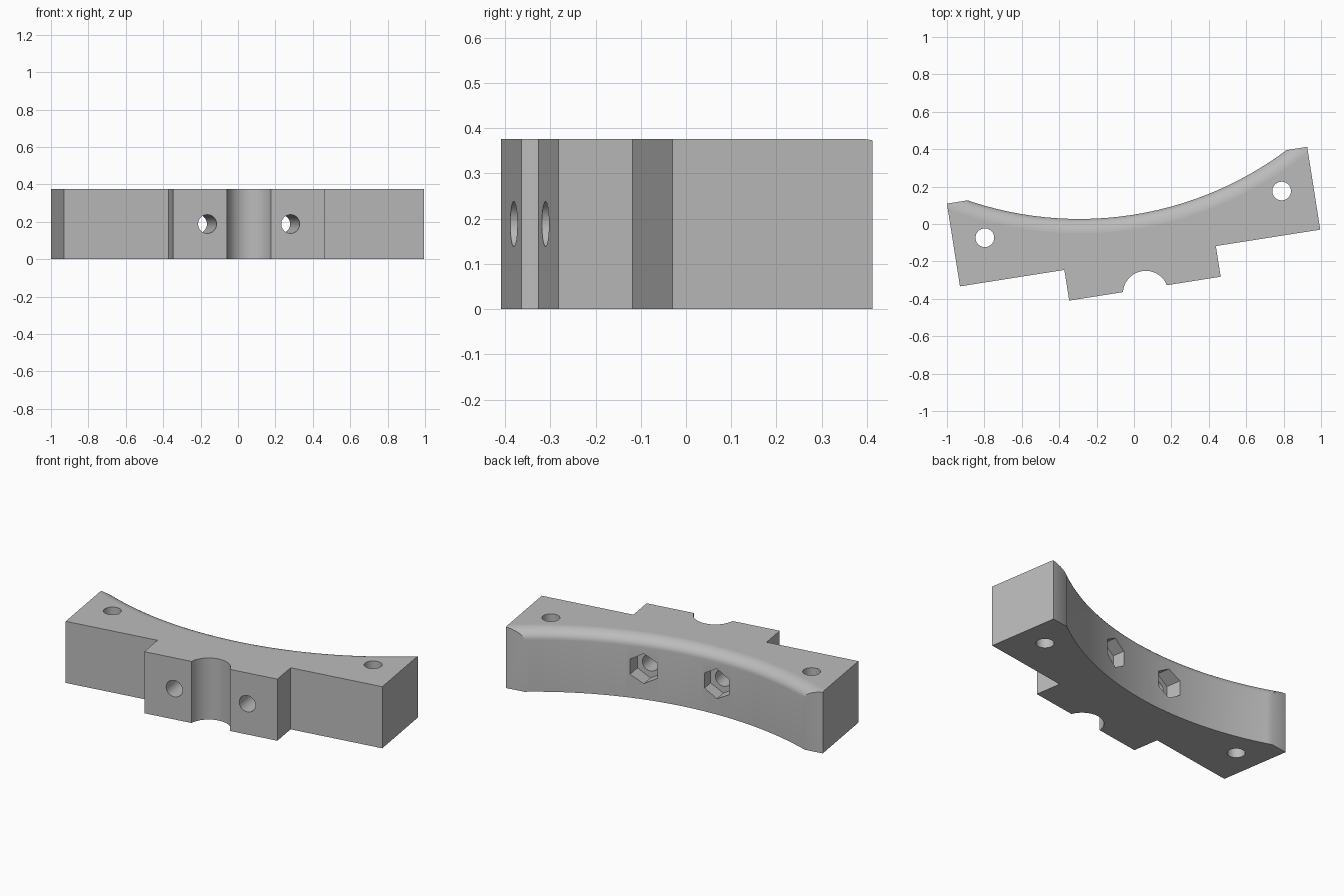
import bpy, bmesh, math

old = bpy.data.objects.get("Cube")
if old:
    bpy.data.objects.remove(old, do_unlink=True)

H = 0.376                       # block height
R, CY = 1.85, 1.90              # saddle radius and its centre
LIP_W, LIP_H = 0.08, 0.06       # rounded upper lip of the saddle

grey = bpy.data.materials.new("plain grey")
grey.use_nodes = True
grey.diffuse_color = (0.5, 0.5, 0.5, 1)
grey.node_tree.nodes["Principled BSDF"].inputs["Base Color"].default_value = (0.5, 0.5, 0.5, 1)


def loft(name, rings):
    """Solid through a row of matching closed rings, capped at both ends."""
    bm = bmesh.new()
    rows = [[bm.verts.new(p) for p in ring] for ring in rings]
    n = len(rows[0])
    for a, b in zip(rows, rows[1:]):
        for i in range(n):
            j = (i + 1) % n
            bm.faces.new((a[i], a[j], b[j], b[i]))
    bm.faces.new(rows[0][::-1])
    bm.faces.new(rows[-1])
    bmesh.ops.recalc_face_normals(bm, faces=bm.faces)
    mesh = bpy.data.meshes.new(name)
    bm.to_mesh(mesh)
    bm.free()
    obj = bpy.data.objects.new(name, mesh)
    bpy.context.collection.objects.link(obj)
    return obj


def rod(name, radius, start, end, sides):
    """Cylinder between two points, along y or z."""
    mid = [(a + b) / 2 for a, b in zip(start, end)]
    along_y = start[1] != end[1]
    bpy.ops.mesh.primitive_cylinder_add(
        vertices=sides, radius=radius, depth=math.dist(start, end), location=mid,
        rotation=(math.pi / 2 if along_y else 0, 0, 0))
    bpy.context.object.name = name
    return bpy.context.object


# Block outline with a central tab on the front
half = [(0.41, -0.35), (0.41, -0.184), (0.975, -0.184), (0.975, 0.264)]
outline = half + [(-x, y) for x, y in reversed(half)]
block = loft("clamp_block", [[(x, y, z) for x, y in outline] for z in (0, H)])
block.data.materials.append(grey)

# Saddle cutter: section with a rounded lip swept about the saddle centre
section = [(R - 0.5, 0.6), (R - 0.5, -0.1), (R, -0.1)]
for i in range(9):
    t = math.pi / 2 * i / 8
    section.append((R + LIP_W * (1 - math.cos(t)), H + 0.0003 - LIP_H * (1 - math.sin(t))))
section.append((R + LIP_W, 0.6))
STEPS, SWEEP = 32, math.radians(33)
rings = []
for i in range(STEPS + 1):
    a = SWEEP * (2 * i / STEPS - 1)
    rings.append([(r * math.sin(a), CY - r * math.cos(a), z) for r, z in section])
cutters = [loft("saddle_cutter", rings)]

# Front notch, upright bolt holes, cross holes with hexagonal nut pockets
cutters.append(rod("notch_cutter", 0.122, (0, -0.377, -0.1), (0, -0.377, 0.5), 48))
for s in (-1, 1):
    cutters.append(rod("bolt_cutter", 0.05, (s * 0.803, 0.052, -0.1), (s * 0.803, 0.052, 0.5), 32))
    x, z = s * 0.225, H / 2
    cutters.append(rod("cross_cutter", 0.05, (x, -0.5, z), (x, 0.2, z), 32))
    cutters.append(rod("nut_cutter", 0.092, (x, -0.02, z), (x, 0.3, z), 6))

bpy.context.view_layer.update()
bpy.ops.object.select_all(action="DESELECT")
block.select_set(True)
bpy.context.view_layer.objects.active = block
for c in cutters:
    c.hide_render = True
    mod = block.modifiers.new("cut", "BOOLEAN")
    mod.operation = "DIFFERENCE"
    mod.solver = "EXACT"
    mod.object = c
    bpy.ops.object.modifier_apply(modifier=mod.name)
for c in cutters:
    bpy.data.objects.remove(c, do_unlink=True)

# Smooth curved walls, flat top and bottom
bpy.ops.object.shade_smooth_by_angle(angle=math.radians(30))
for p in block.data.polygons:
    p.material_index = 0
    if abs(p.normal.z) > 0.9995:
        p.use_smooth = False

# The block sits slightly turned
block.rotation_euler.z = math.radians(8.95)
block.location = (0.004, 0, 0)
